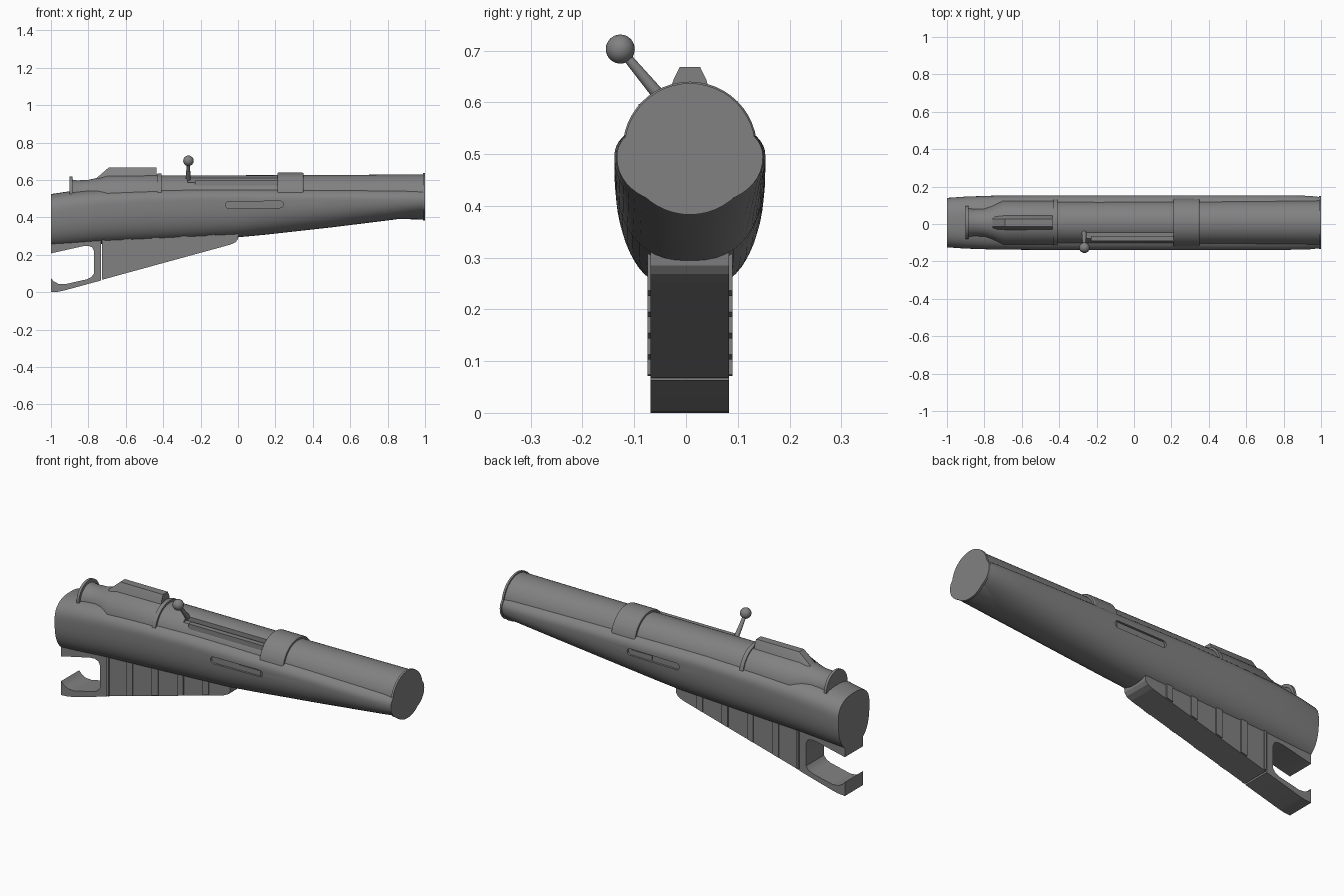
import bpy, bmesh, math
from mathutils import Vector

cube = bpy.data.objects.get("Cube")
if cube:
    bpy.data.objects.remove(cube)

YC = 0.0075  # centre plane of the body

grey = bpy.data.materials.new("mid_grey")
grey.use_nodes = True
COLOUR = (0.22, 0.22, 0.225, 1)
grey.diffuse_color = COLOUR
grey.node_tree.nodes["Principled BSDF"].inputs["Base Color"].default_value = COLOUR


def finish(name, bm, smooth=True):
    bmesh.ops.recalc_face_normals(bm, faces=bm.faces)
    mesh = bpy.data.meshes.new(name)
    bm.to_mesh(mesh)
    bm.free()
    obj = bpy.data.objects.new(name, mesh)
    bpy.context.collection.objects.link(obj)
    mesh.materials.append(grey)
    if smooth:
        bpy.ops.object.select_all(action='DESELECT')
        obj.select_set(True)
        bpy.context.view_layer.objects.active = obj
        bpy.ops.object.shade_smooth_by_angle(angle=math.radians(32))
    return obj


def loft(name, rings):
    """Skin a list of equal-length rings and cap both ends."""
    bm = bmesh.new()
    rows = [[bm.verts.new(p) for p in ring] for ring in rings]
    n = len(rows[0])
    for a, b in zip(rows, rows[1:]):
        for i in range(n):
            j = (i + 1) % n
            bm.faces.new((a[i], a[j], b[j], b[i]))
    bm.faces.new(rows[0])
    bm.faces.new(rows[-1])
    return finish(name, bm)


def oval(x, w, mid, low, top, p=2.5, n=48):
    """Rounded section with separate heights above and below the middle."""
    ring = []
    for i in range(n):
        a = 2 * math.pi * i / n
        c, s = math.cos(a), math.sin(a)
        y = math.copysign(abs(c) ** (2 / p), c) * w
        h = math.copysign(abs(s) ** (2 / p), s)
        ring.append((x, YC + y, mid + h * (top - mid if h > 0 else mid - low)))
    return ring


def tube(name, stations):
    """Round part along x from (x, centre height, radius)."""
    return loft(name, [oval(x, r, z, z - r, z + r, 2) for x, z, r in stations])


def prism(name, profile, half, y=YC, smooth=False):
    """Extrude an x-z outline across the width."""
    bm = bmesh.new()
    face = bm.faces.new([bm.verts.new((x, y - half, z)) for x, z in profile])
    out = bmesh.ops.extrude_face_region(bm, geom=[face])
    moved = [v for v in out["geom"] if isinstance(v, bmesh.types.BMVert)]
    bmesh.ops.translate(bm, verts=moved, vec=(0, 2 * half, 0))
    return finish(name, bm, smooth)


def box(name, x0, x1, y0, y1, z0, z1):
    return prism(name, [(x0, z0), (x1, z0), (x1, z1), (x0, z1)], (y1 - y0) / 2, (y0 + y1) / 2)


def cut(target, cutter):
    mod = target.modifiers.new("cut", 'BOOLEAN')
    mod.operation = 'DIFFERENCE'
    mod.solver = 'EXACT'
    mod.object = cutter
    cutter.hide_render = True
    cutter.hide_set(True)
    cutter.display_type = 'WIRE'


# Stock: long rounded body tapering to the front
stock = loft("stock", [oval(*s) for s in (
    (-1.0, 0.132, 0.42, 0.238, 0.525),
    (-0.9, 0.139, 0.44, 0.245, 0.54),
    (-0.75, 0.144, 0.46, 0.257, 0.555),
    (-0.5, 0.146, 0.48, 0.268, 0.56),
    (-0.2, 0.146, 0.49, 0.283, 0.565),
    (0.0, 0.146, 0.49, 0.294, 0.565),
    (0.15, 0.146, 0.49, 0.308, 0.565, 2.4),
    (0.5, 0.146, 0.495, 0.347, 0.565, 2.3),
    (0.8, 0.146, 0.495, 0.384, 0.565, 2.2),
    (0.94, 0.143, 0.495, 0.403, 0.565, 2.2),
    (0.99, 0.137, 0.495, 0.41, 0.565, 2.2))])
loft("front_end_plate", [oval(x, 0.141, 0.495, 0.4, 0.57, 2.2) for x in (0.989, 1.0)])

# Shallow side grooves with a raised inner strip
for side, label in ((-1, "right"), (1, "left")):
    bm = bmesh.new()
    profile = []
    for cx, start in ((0.225, -90), (-0.05, 90)):
        for k in range(7):
            a = math.radians(start + 30 * k)
            profile.append((cx + 0.017 * math.cos(a), 0.467 + 0.012 * cx + 0.018 * math.sin(a)))
    bm.free()
    cut(stock, prism(label + "_groove_cutter", profile, 0.03, YC + side * 0.164))
    y = YC + side * 0.131
    box(label + "_groove_strip", 0.1, 0.225, y - 0.006, y + 0.006, 0.456, 0.48)

# Barrel and its bands
barrel = tube("barrel", [(-0.42, 0.51, 0.115), (0.3, 0.51, 0.116), (0.99, 0.51, 0.12)])
tube("front_end_ring", [(0.989, 0.51, 0.127), (1.0, 0.51, 0.127)])
tube("middle_band", [(0.21, 0.51, 0.126), (0.216, 0.51, 0.13), (0.344, 0.51, 0.13), (0.35, 0.51, 0.126)])
tube("rear_band", [(-0.43, 0.51, 0.126), (-0.408, 0.51, 0.126)])

# Bolt slot in the barrel, with the inner strip
cut(barrel, box("slot_cutter", -0.27, 0.215, -0.09, -0.048, 0.588, 0.7))
box("slot_strip", -0.23, 0.215, -0.092, -0.064, 0.57, 0.597)

# Rear cover narrowing into a neck, with an end flange
tube("rear_cover", [(-0.89, 0.525, 0.078), (-0.86, 0.525, 0.073), (-0.8, 0.525, 0.076),
                    (-0.76, 0.52, 0.09), (-0.7, 0.51, 0.118), (-0.425, 0.51, 0.12)])
tube("rear_flange", [(-0.9, 0.53, 0.089), (-0.886, 0.53, 0.089)])

# Raised ridge on the cover
ridge = []
for x, base, shoulder, top in ((-0.765, 0.58, 0.595, 0.603), (-0.69, 0.6, 0.643, 0.668), (-0.435, 0.6, 0.643, 0.668)):
    ridge.append([(x, YC + s * w, z) for s, w, z in (
        (-1, 0.045, base), (-1, 0.032, shoulder), (-1, 0.02, top),
        (1, 0.02, top), (1, 0.032, shoulder), (1, 0.045, base))])
loft("cover_ridge", ridge)

# Bolt handle: tapered rod and ball
start, end = Vector((-0.267, -0.045, 0.605)), Vector((-0.265, -0.127, 0.703))
bm = bmesh.new()
bmesh.ops.create_cone(bm, cap_ends=True, segments=16, radius1=0.013, radius2=0.008, depth=(end - start).length)
rot = (end - start).to_track_quat('Z', 'Y').to_matrix()
bmesh.ops.rotate(bm, verts=bm.verts, cent=(0, 0, 0), matrix=rot)
bmesh.ops.translate(bm, verts=bm.verts, vec=(start + end) / 2)
finish("bolt_handle", bm)
bm = bmesh.new()
bmesh.ops.create_uvsphere(bm, u_segments=24, v_segments=16, radius=0.028)
bmesh.ops.translate(bm, verts=bm.verts, vec=end)
finish("bolt_ball", bm)

# Magazine wedge under the stock
prism("magazine", [(-0.726, 0.4), (-0.726, 0.067), (-0.04, 0.255), (-0.012, 0.268),
                   (0.0, 0.285), (0.003, 0.32), (-0.02, 0.4)], 0.076)


def underside(x):
    return 0.067 + (x + 0.726) * 0.274


# Raised upright ribs
for i, x in enumerate((-0.726, -0.61, -0.46, -0.31, -0.16)):
    w = 0.012 if i == 0 else 0.037
    prism("magazine_rib_%d" % (i + 1), [(x, underside(x) + 0.004), (x + w, underside(x + w) + 0.004),
                                        (x + w, 0.33), (x, 0.33)], 0.082)

# Open trigger guard behind the magazine
prism("trigger_guard", [
    (-0.732, 0.35), (-0.732, 0.063), (-0.935, 0.008), (-0.96, 0.003), (-1.0, 0.0),
    (-1.0, 0.075), (-0.985, 0.058), (-0.96, 0.045), (-0.925, 0.043), (-0.81, 0.069),
    (-0.785, 0.08), (-0.77, 0.1), (-0.77, 0.22), (-0.78, 0.24), (-0.8, 0.248),
    (-0.83, 0.246), (-1.0, 0.208), (-1.0, 0.35)], 0.076, smooth=True)
